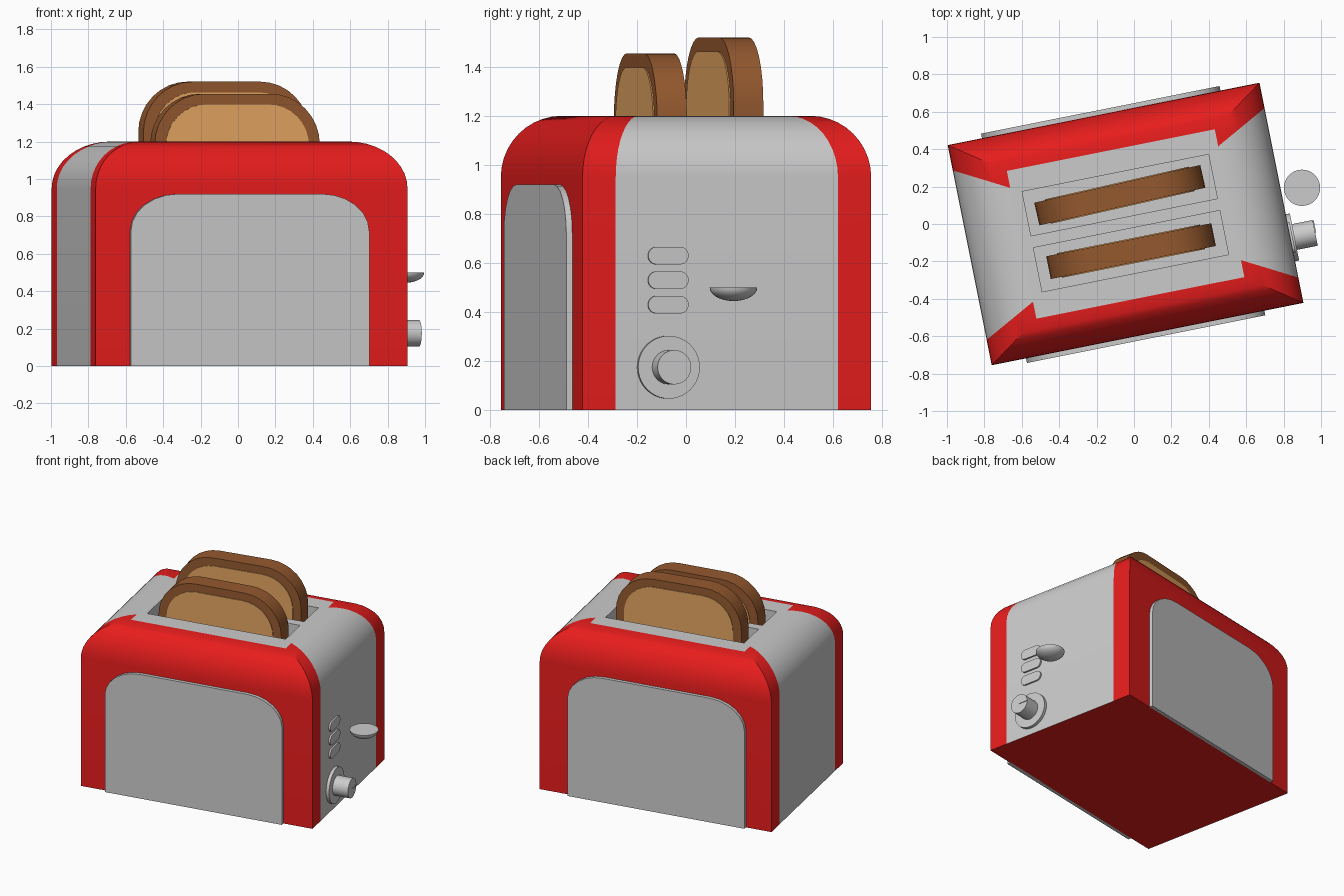
import bpy, bmesh
from math import sin, cos, pi, radians
from mathutils import Matrix

if "Cube" in bpy.data.objects:
    bpy.data.objects.remove(bpy.data.objects["Cube"])

# The whole toaster stands slightly turned on the ground
PLACE = Matrix.Translation((-0.045, 0, 0)) @ Matrix.Rotation(radians(11.3), 4, 'Z')


def material(name, rgb):
    m = bpy.data.materials.new(name)
    m.diffuse_color = (*rgb, 1)
    m.use_nodes = True
    m.node_tree.nodes["Principled BSDF"].inputs["Base Color"].default_value = m.diffuse_color
    return m


RED = material("red_enamel", (0.8, 0.012, 0.012))
CRUST = material("crust_brown", (0.30, 0.10, 0.028))
CRUMB = material("crumb_gold", (0.78, 0.38, 0.12))


def finish(name, bm, mat=None, local=Matrix()):
    mesh = bpy.data.meshes.new(name)
    bm.to_mesh(mesh)
    bm.free()
    mesh.transform(PLACE @ local)
    mesh.shade_smooth()
    mesh.set_sharp_from_angle(angle=radians(32))
    if mat:
        mesh.materials.append(mat)
    obj = bpy.data.objects.new(name, mesh)
    bpy.context.collection.objects.link(obj)
    return obj


def add_loft(bm, rings, closed=False):
    vs = [[bm.verts.new(p) for p in r] for r in rings]
    n = len(rings[0])
    for a, b in zip(vs, vs[1:]):
        for k in range(n if closed else n - 1):
            j = (k + 1) % n
            bm.faces.new((a[k], a[j], b[j], b[k]))
    return vs


def prism(name, outline, axis, lo, hi, mat=None, local=Matrix()):
    """Extrude a 2D outline along x (outline is y,z) or y (outline is x,z)."""
    put = (lambda u, v, d: (d, u, v)) if axis == 'x' else (lambda u, v, d: (u, d, v))
    bm = bmesh.new()
    vs = add_loft(bm, [[put(u, v, d) for u, v in outline] for d in (lo, hi)], True)
    for ring in vs:
        bm.faces.new(ring)
    bmesh.ops.recalc_face_normals(bm, faces=bm.faces[:])
    return finish(name, bm, mat, local)


def arch(half, bottom, top, rx, rz, steps=8, cx=0):
    """Outline with square feet and rounded upper corners."""
    arc = [(half - rx + rx * cos(i * pi / 2 / steps), top - rz + rz * sin(i * pi / 2 / steps))
           for i in range(steps + 1)]
    right = [(half, bottom)] + arc
    return [(cx + x, z) for x, z in right] + [(cx - x, z) for x, z in reversed(right)]


def circle(r, cu=0, cv=0, n=32):
    return [(cu + r * cos(2 * pi * i / n), cv + r * sin(2 * pi * i / n)) for i in range(n)]


# Body shell: straight walls, then a domed shoulder closing in to the top plate
HX, HY, TX, TY, SEAM = 0.85, 0.60, 0.567, 0.403, 0.77
LEVELS = [(HX, HY, 0)] + [
    (TX + (HX - TX) * cos(t), TY + (HY - TY) * cos(t), 0.95 + 0.25 * sin(t))
    for t in (i * pi / 20 for i in range(11))]


def shell(name, path, mat=None):
    bm = bmesh.new()
    add_loft(bm, [[(u * a, v * b, z) for u, v in path] for a, b, z in LEVELS])
    finish(name, bm, mat)


front_path = [(-1, -SEAM), (-1, -1), (1, -1), (1, -SEAM)]
end_path = [(1, -SEAM), (1, SEAM)]
shell("front_shell", front_path, RED)
shell("back_shell", [(-u, -v) for u, v in front_path], RED)
shell("right_end", end_path)
shell("left_end", [(-u, -v) for u, v in end_path])

# Underside
bm = bmesh.new()
bm.faces.new([bm.verts.new(p) for p in
              ((-HX, -HY, 0), (-HX, HY, 0), (HX, HY, 0), (HX, -HY, 0))])
finish("base", bm, RED)

# Top plate with two open slots
bm = bmesh.new()
xs = [-TX, -0.508, 0.508, TX]
ys = [-TY, -0.268, -0.028, 0.037, 0.278, TY]
for i in range(3):
    for j in range(5):
        cell = [(xs[i], ys[j]), (xs[i + 1], ys[j]), (xs[i + 1], ys[j + 1]), (xs[i], ys[j + 1])]
        z = 1.2
        if i == 1 and j in (1, 3):
            z = 0.6
            add_loft(bm, [[(x, y, h) for x, y in cell[::-1]] for h in (z, 1.2)], True)
        bm.faces.new([bm.verts.new((x, y, z)) for x, y in cell])
bmesh.ops.remove_doubles(bm, verts=bm.verts[:], dist=1e-5)
finish("top_plate", bm)

# Raised side panels, front and back
panel = arch(0.65, 0, 0.92, 0.26, 0.2, 6, -0.013)
prism("front_panel", panel, 'y', -0.625, -0.595)
prism("back_panel", panel, 'y', 0.595, 0.625)

# Toast slices: crust slab with a slightly proud crumb slab
for name, y, top, half, yaw in (("front_toast", -0.148, 1.455, 0.45, 0),
                                ("back_toast", 0.157, 1.52, 0.455, 1.5)):
    local = Matrix.Translation((0, y, 0)) @ Matrix.Rotation(radians(yaw), 4, 'Z')
    prism(name + "_crust", arch(half, 0.65, top, 0.27, 0.27), 'y', -0.062, 0.062, CRUST, local)
    prism(name + "_crumb", arch(half - 0.06, 0.71, top - 0.057, 0.22, 0.22), 'y',
          -0.067, 0.067, CRUMB, local)

# Browning dial on the right end
prism("dial_plate", circle(0.128, -0.245, 0.175, 40), 'x', 0.84, 0.872)
prism("dial_knob", circle(0.07, -0.245, 0.175), 'x', 0.86, 0.985)
prism("dial_pointer", [(-0.245, 0.172), (-0.178, 0.172), (-0.178, 0.178), (-0.245, 0.178)],
      'x', 0.98, 0.99)

# Three pill buttons
for i in range(3):
    z = 0.43 + 0.1 * i
    pill = [(-0.245 + (0.048 if cos(t) > 0 else -0.048) + 0.036 * cos(t), z + 0.036 * sin(t))
            for t in ((k + 0.5) * pi / 10 for k in range(20))]
    prism(f"button_{i + 1}", pill, 'x', 0.84, 0.862)

# Lever: shallow bowl with a flat top
bm = bmesh.new()
rings = []
for i in range(9):
    t = pi / 2 * (0.02 + 0.98 * i / 8)
    rings.append([(x, y, 0.5 - 0.055 * cos(t)) for x, y in circle(0.097 * sin(t), 0.963, 0.005)])
vs = add_loft(bm, rings, True)
bm.faces.new(vs[-1])
bm.faces.new(vs[0][::-1])
finish("lever", bm)
